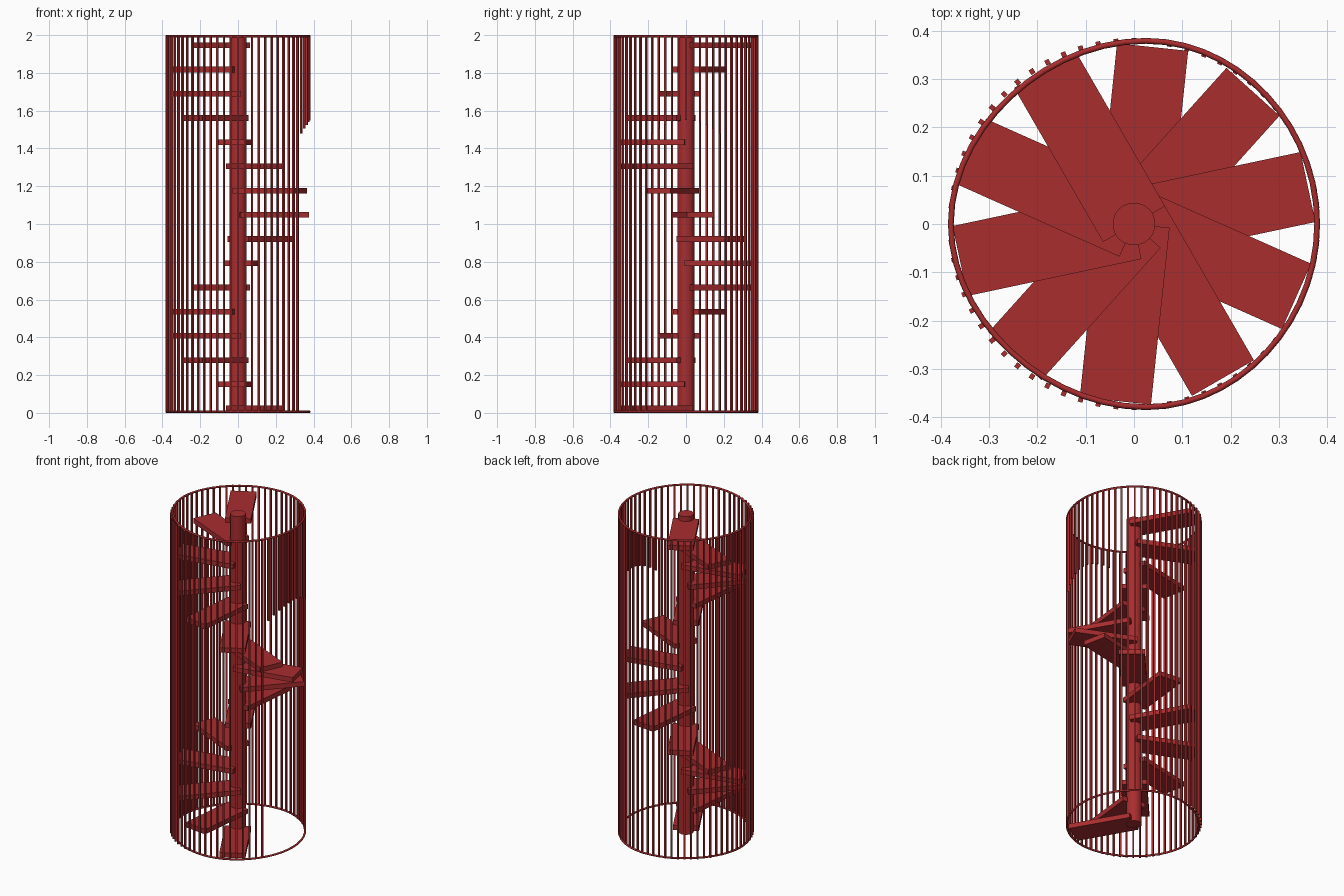
import bpy, bmesh
from math import radians, cos, sin
from mathutils import Matrix, Vector

if "Cube" in bpy.data.objects:
    bpy.data.objects.remove(bpy.data.objects["Cube"])

red = bpy.data.materials.new("red_paint")
red.diffuse_color = (0.40, 0.026, 0.028, 1)
red.use_nodes = True
red.node_tree.nodes["Principled BSDF"].inputs["Base Color"].default_value = red.diffuse_color


def mesh_object(name, bm):
    me = bpy.data.meshes.new(name)
    bm.to_mesh(me)
    bm.free()
    me.materials.append(red)
    ob = bpy.data.objects.new(name, me)
    bpy.context.collection.objects.link(ob)
    return ob


def add_box(bm, angle, r0, r1, width, z0, z1):
    """Box running from radius r0 to r1, turned about z."""
    m = (Matrix.Rotation(radians(angle), 4, 'Z')
         @ Matrix.Translation(((r0 + r1) / 2, 0, (z0 + z1) / 2))
         @ Matrix.Diagonal((r1 - r0, width, z1 - z0, 1)))
    bmesh.ops.create_cube(bm, size=1, matrix=m)


# central pole
bm = bmesh.new()
bmesh.ops.create_cone(bm, cap_ends=True, segments=32, radius1=0.044, radius2=0.044,
                      depth=1.99, matrix=Matrix.Translation((0, 0, 0.997)))
for f in bm.faces:
    f.smooth = len(f.verts) == 4
mesh_object("central_pole", bm)

# sixteen treads winding around the pole, ten per turn
for i in range(16):
    bm = bmesh.new()
    z = 0.023 + 0.1282 * i
    add_box(bm, 300 - 36 * i, 0, 0.368, 0.148, z - 0.015, z + 0.015)
    mesh_object(f"tread_{i + 1}", bm)

# balusters, cut short in an arch above the entrance on the right
bm = bmesh.new()
for k in range(-31, 33):
    z0 = 1.55 - 0.07 * (k / 5) ** 2 if abs(k) <= 5 else 0.005
    add_box(bm, k * 5.625, 0.374, 0.385, 0.010, z0, 1.993)
mesh_object("balusters", bm)


# slightly flattened rings at top and bottom
def ring(name, z):
    cu = bpy.data.curves.new(name, 'CURVE')
    cu.dimensions = '3D'
    cu.bevel_depth = 0.006
    cu.bevel_resolution = 2
    cu.resolution_u = 14
    sp = cu.splines.new('BEZIER')
    sp.bezier_points.add(3)
    sp.use_cyclic_u = True
    e, c = 0.379, 0.025
    kl, kr = 0.52, 0.54
    pts = [((e, 0), (0, -kr * e), (0, kr * e)),
           ((c, e), (kr * (e - c), 0), (-kl * (e + c), 0)),
           ((-e, 0), (0, kl * e), (0, -kl * e)),
           ((c, -e), (-kl * (e + c), 0), (kr * (e - c), 0))]
    for bp, (co, hl, hr) in zip(sp.bezier_points, pts):
        bp.handle_left_type = bp.handle_right_type = 'FREE'
        p = Vector((*co, z))
        bp.co = p
        bp.handle_left = p + Vector((*hl, 0))
        bp.handle_right = p + Vector((*hr, 0))
    cu.materials.append(red)
    bpy.context.collection.objects.link(bpy.data.objects.new(name, cu))


ring("bottom_ring", 0.006)
ring("top_ring", 1.994)
